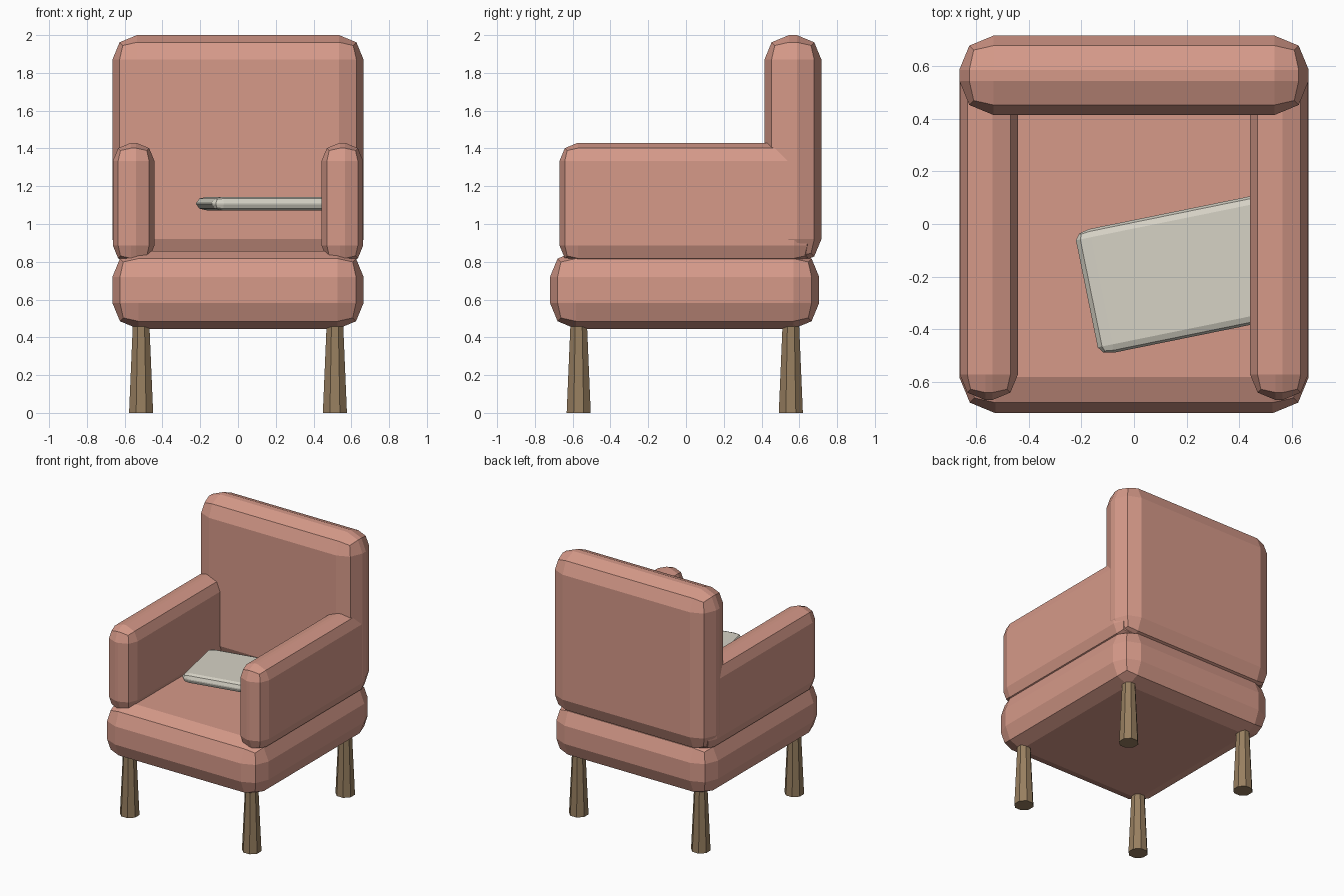
import bpy, bmesh, math

if "Cube" in bpy.data.objects:
    bpy.data.objects.remove(bpy.data.objects["Cube"], do_unlink=True)


def material(name, rgb):
    mat = bpy.data.materials.new(name)
    mat.use_nodes = True
    color = (*rgb, 1)
    mat.diffuse_color = color
    mat.node_tree.nodes["Principled BSDF"].inputs["Base Color"].default_value = color
    return mat


pink = material("dusty pink fabric", (0.67, 0.32, 0.25))
cream = material("cream fabric", (0.67, 0.645, 0.56))
wood = material("brown wood", (0.31, 0.21, 0.115))


def finish(name, bm, mat):
    mesh = bpy.data.meshes.new(name)
    bm.to_mesh(mesh)
    bm.free()
    mesh.materials.append(mat)
    obj = bpy.data.objects.new(name, mesh)
    bpy.context.collection.objects.link(obj)
    return obj


def padded_box(name, low, high, bevel, mat):
    """Box between two corners with chunky two-step rounded edges."""
    bm = bmesh.new()
    bmesh.ops.create_cube(bm, size=1)
    for v in bm.verts:
        v.co = [(a + b) / 2 + c * (b - a) for a, b, c in zip(low, high, v.co)]
    bmesh.ops.bevel(bm, geom=bm.edges[:], offset=bevel, segments=2,
                    profile=0.5, affect='EDGES')
    return finish(name, bm, mat)


# Upholstered body
padded_box("seat", (-0.665, -0.72, 0.445), (0.665, 0.705, 0.857), 0.137, pink)
padded_box("backrest", (-0.665, 0.415, 0.79), (0.665, 0.717, 2.0), 0.13, pink)
padded_box("right_armrest", (-0.663, -0.67, 0.79), (-0.442, 0.67, 1.43), 0.097, pink)
padded_box("left_armrest", (0.442, -0.67, 0.79), (0.663, 0.67, 1.43), 0.097, pink)

# Thin cushion, stretched lengthwise and tucked into the left armrest
stretch = 1.8
half = 0.37 / stretch
cushion = padded_box("cushion", (-half, -0.24, -0.036), (half, 0.24, 0.036), 0.032, cream)
cushion.scale.x = stretch
cushion.rotation_euler.z = math.radians(11.5)
cushion.location = (0.183, -0.192, 1.108)

# Eight-sided legs, wider at the floor
for side, x in (("right", -0.513), ("left", 0.513)):
    for end, y in (("front", -0.568), ("back", 0.555)):
        bm = bmesh.new()
        bmesh.ops.create_cone(bm, cap_ends=True, segments=8,
                              radius1=0.069, radius2=0.046, depth=0.5)
        leg = finish(f"{end}_{side}_leg", bm, wood)
        leg.location = (x, y, 0.25)
        # Turn a flat face to the front when a corner points there
        ahead = min(v.co.y for v in leg.data.vertices)
        if ahead < -0.068:
            leg.rotation_euler.z = math.pi / 8
